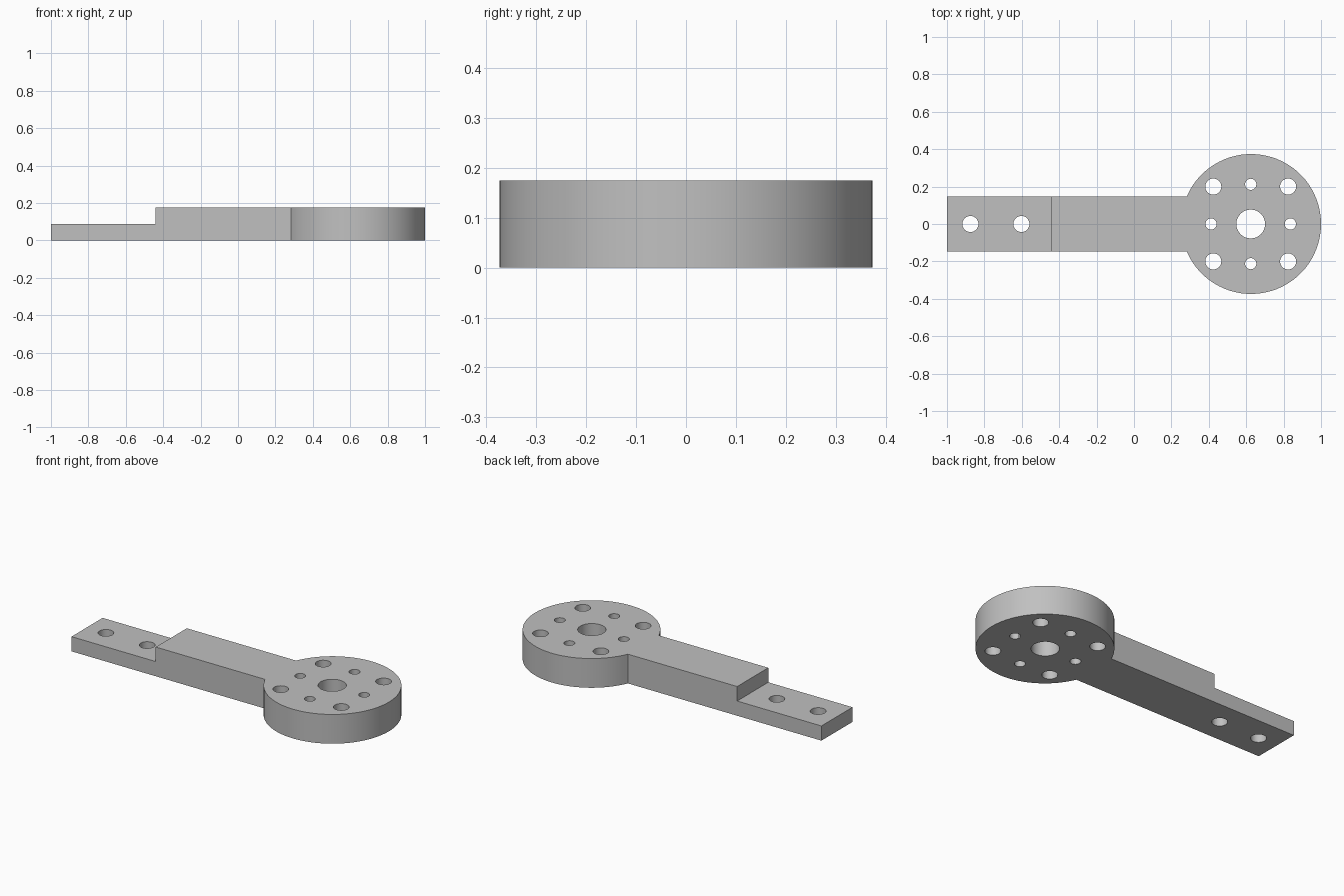
import bpy
import bmesh
import math

cube = bpy.data.objects.get("Cube")
if cube:
    bpy.data.objects.remove(cube, do_unlink=True)

HEIGHT = 0.175
HALF_WIDTH = 0.147
DISC_X, DISC_R = 0.626, 0.374
STEP_X, STEP_Z = -0.442, 0.088

grey = bpy.data.materials.new("plain grey")
grey.use_nodes = True
colour = (0.53, 0.53, 0.53, 1)
grey.diffuse_color = colour
grey.node_tree.nodes["Principled BSDF"].inputs["Base Color"].default_value = colour


def prism(name, outline, z0, z1):
    """Extrude a counter-clockwise outline between two heights."""
    bm = bmesh.new()
    face = bm.faces.new([bm.verts.new((x, y, z0)) for x, y in outline])
    top = bmesh.ops.extrude_face_region(bm, geom=[face])["geom"]
    verts = [v for v in top if isinstance(v, bmesh.types.BMVert)]
    bmesh.ops.translate(bm, verts=verts, vec=(0, 0, z1 - z0))
    bmesh.ops.recalc_face_normals(bm, faces=bm.faces[:])
    mesh = bpy.data.meshes.new(name)
    bm.to_mesh(mesh)
    bm.free()
    mesh.materials.append(grey)
    obj = bpy.data.objects.new(name, mesh)
    bpy.context.collection.objects.link(obj)
    return obj


def arc(cx, cy, r, start, end, steps):
    angles = [start + (end - start) * i / steps for i in range(steps + 1)]
    return [(cx + r * math.cos(a), cy + r * math.sin(a)) for a in angles]


def cut(target, cutter):
    mod = target.modifiers.new(cutter.name, "BOOLEAN")
    mod.operation = "DIFFERENCE"
    mod.solver = "EXACT"
    mod.object = cutter
    cutter.hide_render = True
    bpy.context.view_layer.objects.active = target
    bpy.ops.object.modifier_apply(modifier=mod.name)
    bpy.data.objects.remove(cutter, do_unlink=True)


# Arm and round plate in one outline
reach = math.pi - math.asin(HALF_WIDTH / DISC_R)
outline = [(-1, HALF_WIDTH), (-1, -HALF_WIDTH)]
outline += arc(DISC_X, 0, DISC_R, -reach, reach, 64)
arm = prism("mounting_arm", outline, 0, HEIGHT)

# Lowered tongue at the arm's end
cut(arm, prism("step_cutter", [(-1.1, -0.3), (STEP_X, -0.3), (STEP_X, 0.3), (-1.1, 0.3)],
               STEP_Z, HEIGHT + 0.1))

# Bolt holes: tongue, hub, small cross pattern, large square pattern
holes = [(-0.875, 0, 0.043), (-0.602, 0, 0.043), (DISC_X - 0.002, 0, 0.077)]
for i in range(4):
    for radius, size, turn in ((0.212, 0.03, 0), (0.283, 0.043, math.pi / 4)):
        a = turn + i * math.pi / 2
        holes.append((DISC_X - 0.002 + radius * math.cos(a), radius * math.sin(a), size))
for x, y, r in holes:
    cut(arm, prism("hole_cutter", arc(x, y, r, 0, math.tau, 32)[:-1], -0.1, HEIGHT + 0.1))

# Smooth round walls, crisp edges
bpy.ops.object.select_all(action="DESELECT")
arm.select_set(True)
bpy.context.view_layer.objects.active = arm
bpy.ops.object.shade_smooth_by_angle(angle=math.radians(30))
